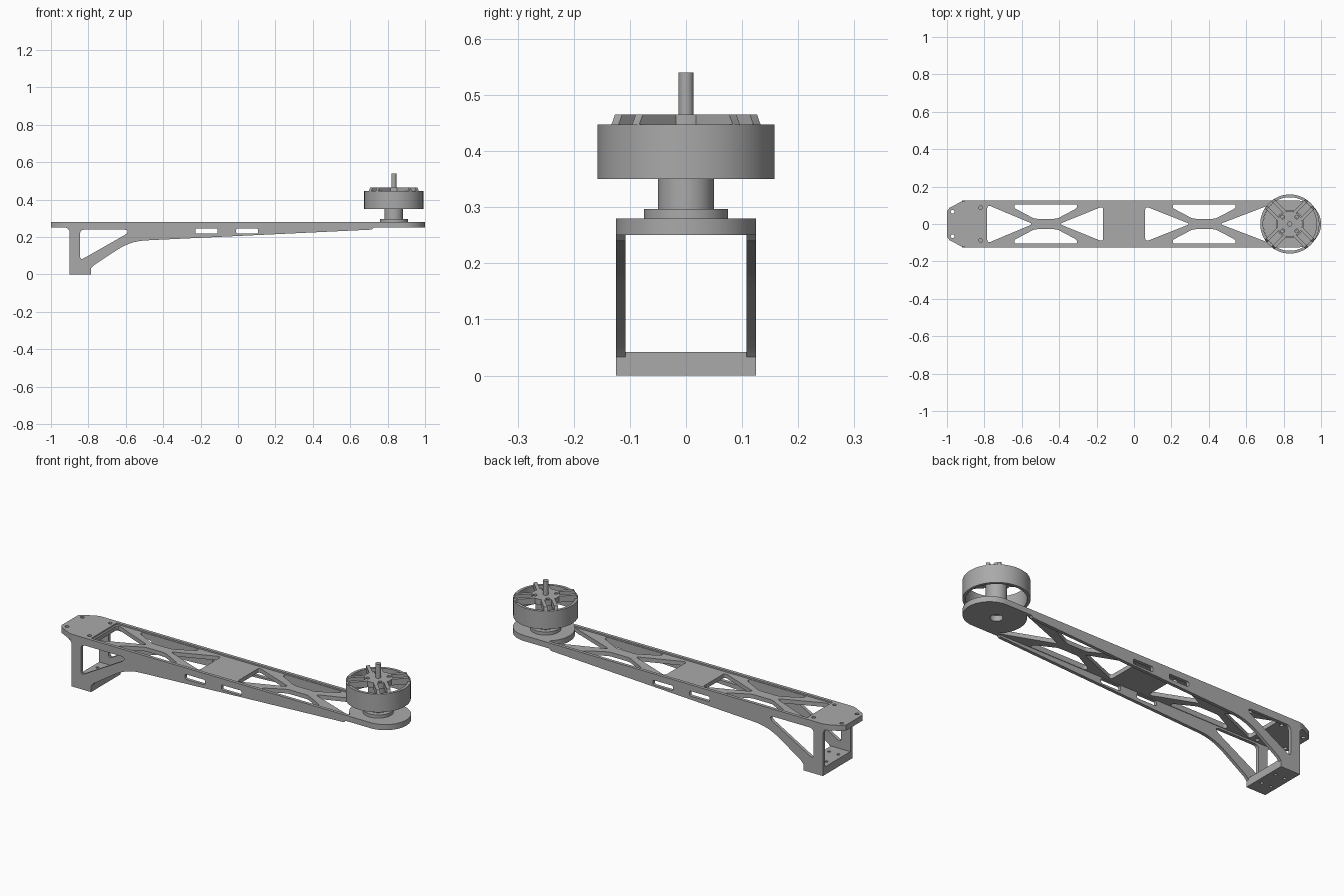
import bpy, math
from mathutils import Vector

cube = bpy.data.objects.get("Cube")
if cube:
    bpy.data.objects.remove(cube, do_unlink=True)

grey = bpy.data.materials.new("plain grey")
grey.use_nodes = True
GREY = (0.4, 0.4, 0.4, 1)
grey.diffuse_color = GREY
grey.node_tree.nodes["Principled BSDF"].inputs["Base Color"].default_value = GREY


def arc(cx, cy, r, start=0, end=360, n=48):
    """Points along an arc; a full turn drops the repeated last point."""
    count = n if end - start == 360 else n + 1
    angles = [math.radians(start + (end - start) * i / n) for i in range(count)]
    return [(cx + r * math.cos(a), cy + r * math.sin(a)) for a in angles]


def fillet(points, r, n=5):
    """Round every corner of a polygon."""
    pts = [Vector(p) for p in points]
    out = []
    for i, p in enumerate(pts):
        to_a, to_b = pts[i - 1] - p, pts[(i + 1) % len(pts)] - p
        a = p + to_a.normalized() * min(r, to_a.length * 0.45)
        b = p + to_b.normalized() * min(r, to_b.length * 0.45)
        for k in range(n + 1):
            t = k / n
            out.append(tuple(a * (1 - t) ** 2 + p * 2 * t * (1 - t) + b * t * t))
    return out


def flip(points):
    return [(x, -y) for x, y in points]


def slab(name, loops, thick, loc, rot=(0, 0, 0)):
    """Extrude an outline with holes, centred on its own plane."""
    curve = bpy.data.curves.new(name, 'CURVE')
    curve.dimensions = '2D'
    curve.fill_mode = 'BOTH'
    curve.extrude = thick / 2
    for loop in loops:
        spline = curve.splines.new('POLY')
        spline.points.add(len(loop) - 1)
        for point, (x, y) in zip(spline.points, loop):
            point.co = (x, y, 0, 1)
        spline.use_cyclic_u = True
    helper = bpy.data.objects.new(name + " helper", curve)
    bpy.context.collection.objects.link(helper)
    graph = bpy.context.evaluated_depsgraph_get()
    mesh = bpy.data.meshes.new_from_object(helper.evaluated_get(graph))
    bpy.data.objects.remove(helper, do_unlink=True)
    mesh.name = name
    mesh.materials.clear()
    mesh.materials.append(grey)
    obj = bpy.data.objects.new(name, mesh)
    obj.location, obj.rotation_euler = loc, rot
    bpy.context.collection.objects.link(obj)
    # Weld caps to sides, then smooth the curved walls
    bpy.ops.object.select_all(action='DESELECT')
    obj.select_set(True)
    bpy.context.view_layer.objects.active = obj
    bpy.ops.object.mode_set(mode='EDIT')
    bpy.ops.mesh.select_all(action='SELECT')
    bpy.ops.mesh.remove_doubles(threshold=0.0001)
    bpy.ops.mesh.normals_make_consistent(inside=False)
    bpy.ops.object.mode_set(mode='OBJECT')
    bpy.ops.object.shade_smooth_by_angle(angle=math.radians(30))
    return obj


def flat(name, loops, z0, z1, x=0):
    return slab(name, loops, z1 - z0, (x, 0, (z0 + z1) / 2))


OUT, IN = 0.125, 0.108      # outer and inner faces of the side walls
MOTOR = 0.833

# Side walls with leg, triangular opening and slots
leg_side = [(-0.9, 0.28), (-0.9, 0.25), (-0.92, 0.25), (-0.907, 0.243), (-0.9, 0.23),
            (-0.9, 0), (-0.785, 0)]
underside = fillet([(-0.785, 0.02), (-0.785, 0.042), (-0.575, 0.178), (-0.35, 0.19),
                    (-0.3, 0.2), (-0.3, 0.1)], 0.08)[6:18]
wall = leg_side + [(-0.785, 0.033), (-0.77, 0.05)] + underside[6:] + [
    (0.715, 0.24), (0.725, 0.25), (0.741, 0.25), (0.741, 0.28)]
opening = fillet([(-0.845, 0.24), (-0.845, 0.075), (-0.59, 0.22), (-0.59, 0.24)], 0.025)
slots = [fillet([(x, 0.219), (x + 0.118, 0.219), (x + 0.118, 0.246), (x, 0.246)], 0.008)
         for x in (-0.227, -0.01)]
for side, s in (("left", 1), ("right", -1)):
    slab(side + " side wall", [wall, opening] + slots, OUT - IN,
         (0, s * (OUT + IN) / 2, 0), (math.pi / 2, 0, 0))

# Mounting plate and foot, both drilled
half = [(-0.795, IN), (-0.9, IN), (-0.9, OUT), (-0.92, 0.121), (-0.985, 0.088), (-1, 0.07)]
holes = [arc(x, s * y, 0.01, n=16) for x, y in ((-0.97, 0.065), (-0.82, 0.088)) for s in (1, -1)]
flat("mounting plate", [half + flip(half)[::-1]] + holes, 0.25, 0.28)
holes = [arc(x, y, 0.008, n=16) for x in (-0.87, -0.815) for y in (-0.05, 0.05)]
flat("foot", [[(-0.9, -IN), (-0.785, -IN), (-0.785, IN), (-0.9, IN)]] + holes, 0, 0.042)

# Crossed web between the walls
outline = [(-0.795, -IN), (0.741, -IN), (0.475, -0.006), (0.465, 0), (0.475, 0.006),
           (0.741, IN), (-0.795, IN)]
windows = [fillet([(-0.785, -0.103), (-0.54, 0), (-0.785, 0.103)], 0.02),
           fillet([(-0.165, -0.095), (-0.165, 0.095), (-0.4, 0)], 0.02),
           fillet([(0.06, -0.095), (0.3, 0), (0.06, 0.095)], 0.02)]
for cx in (-0.472, 0.375):
    trap = fillet([(cx - 0.168, 0.105), (cx - 0.168, 0.085), (cx - 0.06, 0.028),
                   (cx + 0.06, 0.028), (cx + 0.168, 0.085), (cx + 0.168, 0.105)], 0.015)
    windows += [trap, flip(trap)]
flat("crossed web", [outline] + windows, 0.25, 0.272)

# Rounded motor plate
plate = arc(0.875, 0, OUT, -90, 90, 32) + [(0.741, OUT)] \
    + arc(MOTOR, 0, 0.142, 130.5, 229.5, 24) + [(0.741, -OUT)]
flat("motor plate", [plate, arc(MOTOR, 0, 0.03, n=24)], 0.25, 0.28)

# Motor: base, post, open bell, hub and shaft
flat("motor base", [arc(0, 0, 0.075)], 0.28, 0.297, MOTOR)
flat("motor post", [arc(0, 0, 0.05)], 0.297, 0.44, MOTOR)
flat("motor bell", [arc(0, 0, 0.158, n=64), arc(0, 0, 0.143, n=64)], 0.35, 0.447, MOTOR)
bolts = [arc(x, y, 0.01, n=16) for x in (-0.037, 0.037) for y in (-0.037, 0.037)]
flat("motor hub", [arc(0, 0, 0.068)] + bolts, 0.435, 0.465, MOTOR)
flat("motor shaft", [arc(0, 0, 0.0135, n=24)], 0.44, 0.54, MOTOR)

# Paired spokes on the diagonals
spoke = [(0.06, 0.432), (0.153, 0.432), (0.153, 0.447), (0.144, 0.465), (0.06, 0.465)]
for i in range(4):
    a = math.radians(45 + 90 * i)
    for off in (-0.026, 0.026):
        slab("bell spoke", [spoke], 0.018,
             (MOTOR - off * math.sin(a), off * math.cos(a), 0), (math.pi / 2, 0, a))
